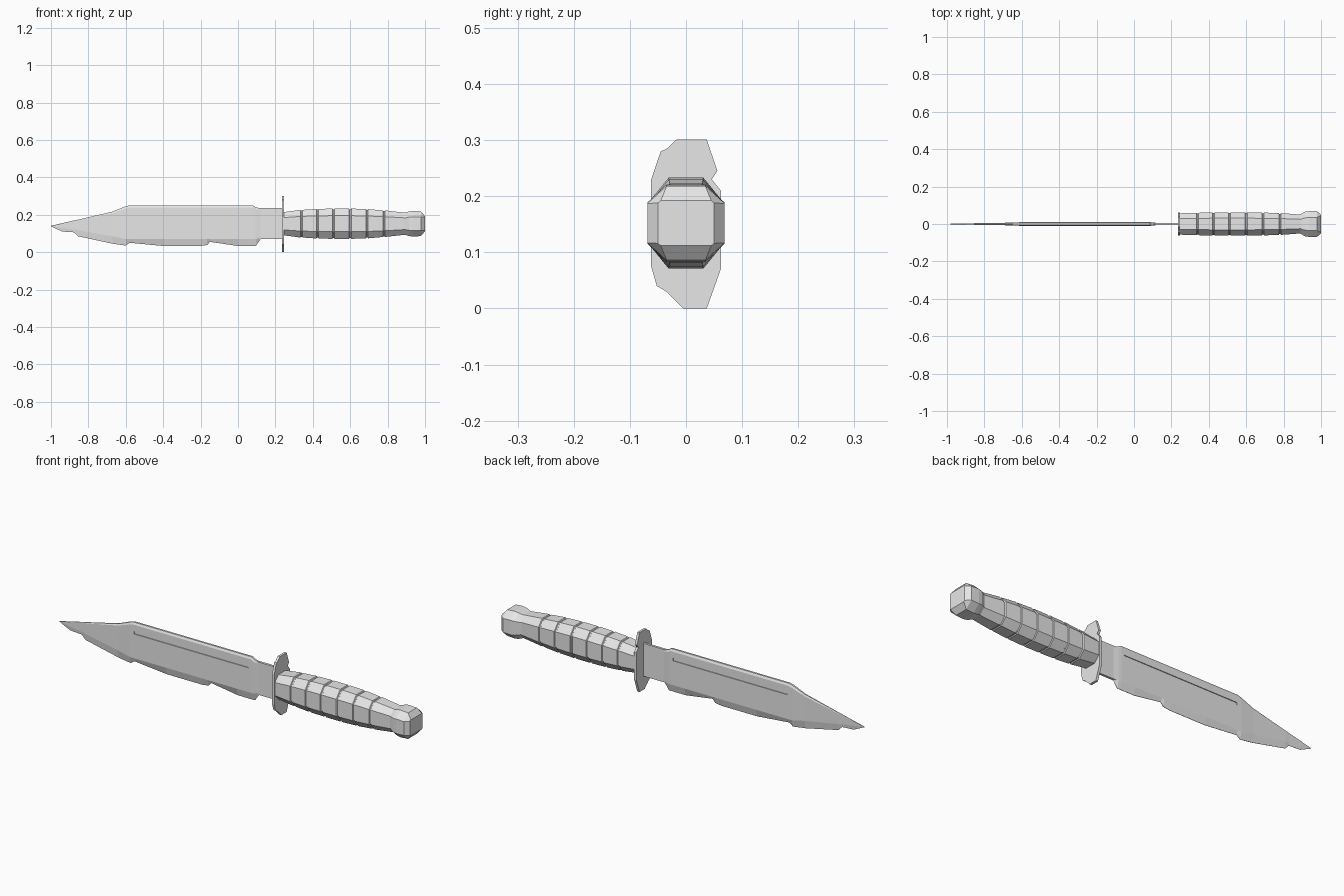
import bpy
import bmesh
from mathutils import Matrix, Vector

cube = bpy.data.objects.get("Cube")
if cube:
    bpy.data.objects.remove(cube, do_unlink=True)

grey = bpy.data.materials.new("plain grey")
grey.use_nodes = True
grey.diffuse_color = (0.8, 0.8, 0.8, 1)
grey.node_tree.nodes["Principled BSDF"].inputs["Base Color"].default_value = grey.diffuse_color


def finish(bm, name):
    """Turn a bmesh into a flat shaded grey object."""
    bmesh.ops.recalc_face_normals(bm, faces=bm.faces)
    mesh = bpy.data.meshes.new(name)
    bm.to_mesh(mesh)
    bm.free()
    mesh.materials.append(grey)
    obj = bpy.data.objects.new(name, mesh)
    bpy.context.collection.objects.link(obj)
    return obj


def loft(name, sections):
    """Skin closed sections of equal point count and cap both ends."""
    bm = bmesh.new()
    rings = [[bm.verts.new(p) for p in section] for section in sections]
    for a, b in zip(rings, rings[1:]):
        for i in range(len(a)):
            j = (i + 1) % len(a)
            bm.faces.new((a[i], a[j], b[j], b[i]))
    bm.faces.new(rings[0])
    bm.faces.new(rings[-1])
    return finish(bm, name)


def add_box(bm, centre, size):
    matrix = Matrix.Translation(Vector(centre)) @ Matrix.Diagonal((*size, 1))
    bmesh.ops.create_cube(bm, size=1, matrix=matrix)


def blade_section(x, top, bevel, edge, half):
    """Chamfered spine, flat cheeks and a ground cutting edge."""
    shoulder = top - (top - bevel) * 0.06
    side = [(half * 0.5, top), (half, shoulder), (half, bevel), (half * 0.08, edge)]
    points = side + [(-y, z) for y, z in reversed(side)]
    return [(x, y, z) for y, z in points]


def octagon(x, half_y, half_z, flat_y=0.5, flat_z=0.53):
    """Eight sided section around the handle axis."""
    a, b = half_y * flat_y, half_z * flat_z
    quarter = [(a, half_z), (half_y, b)]
    right = quarter + [(y, -z) for y, z in reversed(quarter)]
    points = right + [(-y, -z) for y, z in right]
    return [(x, y, axis_z + z) for y, z in points]


axis_z = 0.152

# Blade: x, spine height, bevel line, cutting edge, half thickness
stations = [
    (-1, 0.141, 0.14, 0.138, 0.001),
    (-0.94, 0.155, 0.13, 0.11, 0.002),
    (-0.875, 0.17, 0.122, 0.106, 0.003),
    (-0.855, 0.174, 0.117, 0.085, 0.004),
    (-0.67, 0.217, 0.085, 0.045, 0.007),
    (-0.6, 0.245, 0.07, 0.035, 0.01),
    (-0.58, 0.25, 0.07, 0.05, 0.01),
    (-0.4, 0.25, 0.07, 0.033, 0.01),
    (-0.2, 0.25, 0.07, 0.033, 0.01),
    (-0.165, 0.25, 0.07, 0.038, 0.01),
    (-0.15, 0.25, 0.07, 0.055, 0.01),
    (0, 0.25, 0.07, 0.033, 0.01),
    (0.08, 0.25, 0.07, 0.033, 0.01),
    (0.095, 0.24, 0.07, 0.033, 0.009),
    (0.12, 0.235, 0.08, 0.068, 0.006),
]
blade = loft("blade", [blade_section(*s) for s in stations])

# Long shallow groove on both cheeks of the blade
bm = bmesh.new()
for side in (-1, 1):
    add_box(bm, (-0.255, side * 0.011, 0.2), (0.64, 0.01, 0.014))
cutter = finish(bm, "groove_cutter")
cutter.hide_render = True
groove = blade.modifiers.new("groove", "BOOLEAN")
groove.operation = "DIFFERENCE"
groove.solver = "EXACT"
groove.object = cutter
bpy.context.view_layer.objects.active = blade
bpy.ops.object.modifier_apply(modifier=groove.name)
bpy.data.objects.remove(cutter, do_unlink=True)

# Plain shank between blade and guard
bm = bmesh.new()
add_box(bm, (0.175, 0, axis_z), (0.14, 0.012, 0.166))
finish(bm, "blade_shank")

# Guard plate with worn, uneven ends
outline = [
    (-0.017, 0.301), (0.037, 0.301), (0.056, 0.245), (0.046, 0.23),
    (0.062, 0.21), (0.062, 0.07), (0.037, 0), (-0.005, 0), (-0.035, 0.03),
    (-0.052, 0.04), (-0.062, 0.075), (-0.062, 0.23), (-0.045, 0.28), (-0.035, 0.284),
]
loft("guard", [[(x, y, z) for y, z in outline] for x in (0.235, 0.247)])

# Grip: barrel shaped segments parted by narrow grooves
profile = [
    (0.245, 0.057, 0.062), (0.34, 0.06, 0.074), (0.425, 0.062, 0.079),
    (0.51, 0.062, 0.081), (0.6, 0.062, 0.081), (0.69, 0.061, 0.078),
    (0.78, 0.058, 0.071), (0.91, 0.049, 0.057),
]
rings = [octagon(*profile[0])]
for x, y, z in profile[1:-1]:
    for offset, depth in ((-0.006, 0), (-0.003, 0.004), (0.003, 0.004), (0.006, 0)):
        rings.append(octagon(x + offset, y - depth, z - depth))
rings.append(octagon(*profile[-1]))
loft("grip", rings)

# Pommel flaring out and closing in a small flat end
loft("pommel", [
    octagon(0.885, 0.049, 0.056),
    octagon(0.915, 0.066, 0.066),
    octagon(0.935, 0.069, 0.069),
    octagon(0.978, 0.069, 0.066),
    octagon(1, 0.05, 0.04, 0.9, 0.9),
])
